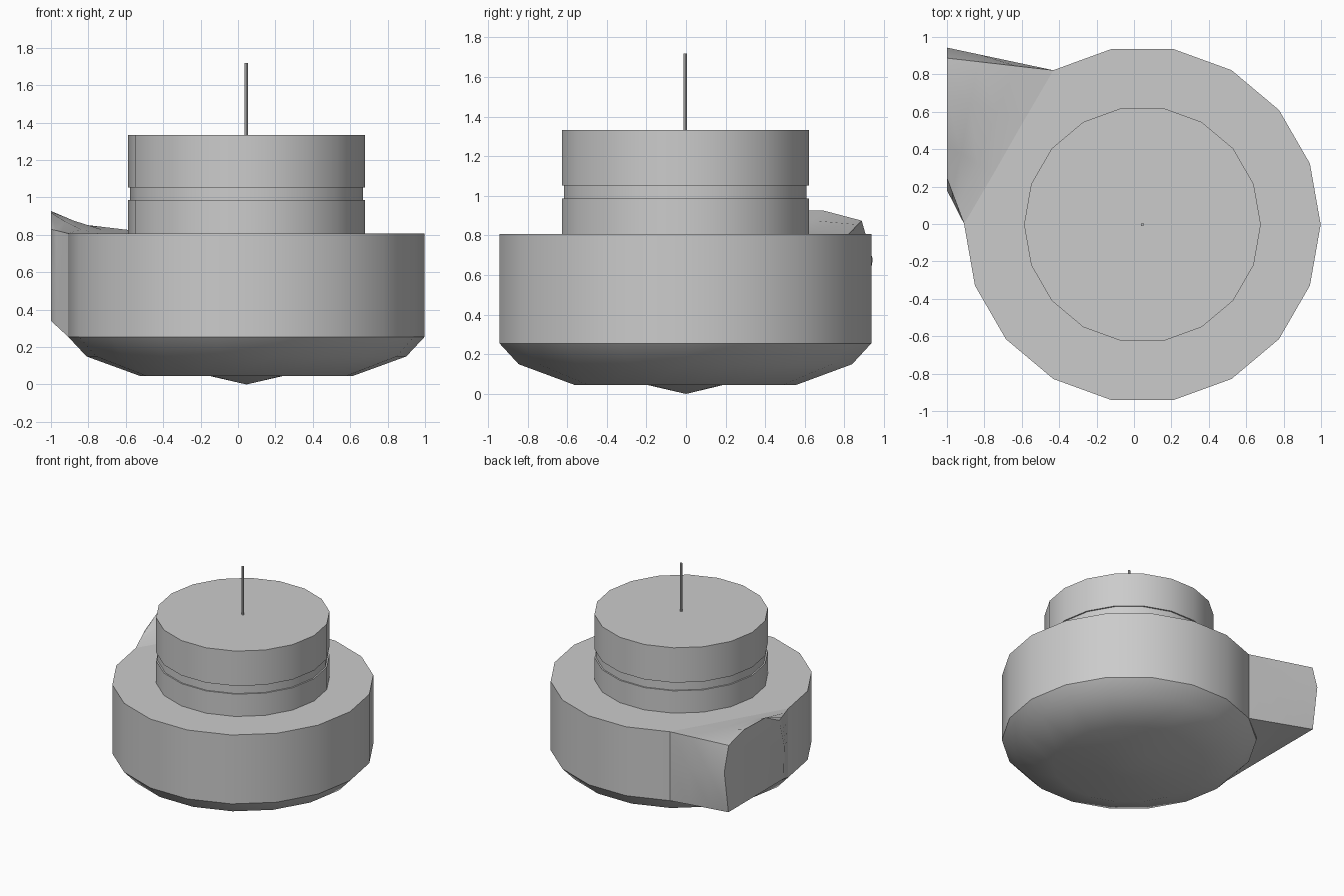
import bpy, bmesh, math
from mathutils import Vector

if "Cube" in bpy.data.objects:
    bpy.data.objects.remove(bpy.data.objects["Cube"])

CX, SIDES = 0.045, 18


def finish(name, bm, angle=35):
    bmesh.ops.recalc_face_normals(bm, faces=bm.faces)
    mesh = bpy.data.meshes.new(name)
    bm.to_mesh(mesh)
    bm.free()
    obj = bpy.data.objects.new(name, mesh)
    bpy.context.collection.objects.link(obj)
    bpy.ops.object.select_all(action='DESELECT')
    obj.select_set(True)
    bpy.context.view_layer.objects.active = obj
    bpy.ops.object.shade_smooth_by_angle(angle=math.radians(angle))
    return obj


def bridge(bm, a, b):
    n = len(a)
    for i in range(n):
        j = (i + 1) % n
        bm.faces.new((a[i], a[j], b[j], b[i]))


def lathe(name, profile, sides=SIDES, tip=None):
    """Stack rings of (radius, z); close with flat caps or a bottom tip."""
    bm = bmesh.new()
    rings = []
    for r, z in profile:
        rings.append([bm.verts.new((CX + r * math.cos(math.tau * i / sides),
                                    -0.003 + r * math.sin(math.tau * i / sides), z))
                      for i in range(sides)])
    for a, b in zip(rings, rings[1:]):
        bridge(bm, a, b)
    bm.faces.new(rings[-1])
    if tip is None:
        bm.faces.new(rings[0])
    else:
        t = bm.verts.new((CX, 0, tip))
        for i in range(sides):
            bm.faces.new((t, rings[0][i], rings[0][(i + 1) % sides]))
    return finish(name, bm)


# Bowl-shaped lower body with a shallow pointed underside
lathe("body", [(0.19, 0.044), (0.57, 0.046), (0.855, 0.15),
               (0.953, 0.255), (0.953, 0.808)], tip=0.0)

# Neck, recessed groove band and lid
lathe("neck", [(0.633, 0.80), (0.633, 0.987)])
lathe("groove_band", [(0.622, 0.98), (0.622, 1.06)])
lathe("lid", [(0.633, 1.053), (0.633, 1.333)])

# Thin rod on top
lathe("rod", [(0.009, 1.32), (0.009, 1.72)], sides=8)

# Flared side outlet, lofted from the body to a flat end at x = -1
base = [(-0.908, 0, 0.808), (-0.75, 0.27, 0.808), (-0.59, 0.55, 0.808), (-0.431, 0.822, 0.808),
        (-0.431, 0.822, 0.53), (-0.431, 0.822, 0.255), (-0.908, 0, 0.255), (-0.908, 0, 0.53)]
end = [(0.245, 0.83), (0.42, 0.92), (0.69, 0.927), (0.887, 0.875),
       (0.943, 0.68), (0.89, 0.34), (0.19, 0.34), (0.18, 0.6)]
bm = bmesh.new()
loops = []
for t in (0.0, 0.35, 0.7, 1.0):
    loop = []
    for i, (b, (y, z)) in enumerate(zip(base, end)):
        p = Vector(b).lerp(Vector((-1.0, y, z)), t)
        if i in (1, 2):  # the top rises in a gentle hollow curve
            p.z = b[2] + (z - b[2]) * t ** 1.6
        loop.append(bm.verts.new(p))
    loops.append(loop)
for a, b in zip(loops, loops[1:]):
    bridge(bm, a, b)
bm.faces.new(loops[0])
bm.faces.new(loops[-1])
finish("side_outlet", bm, 40)
